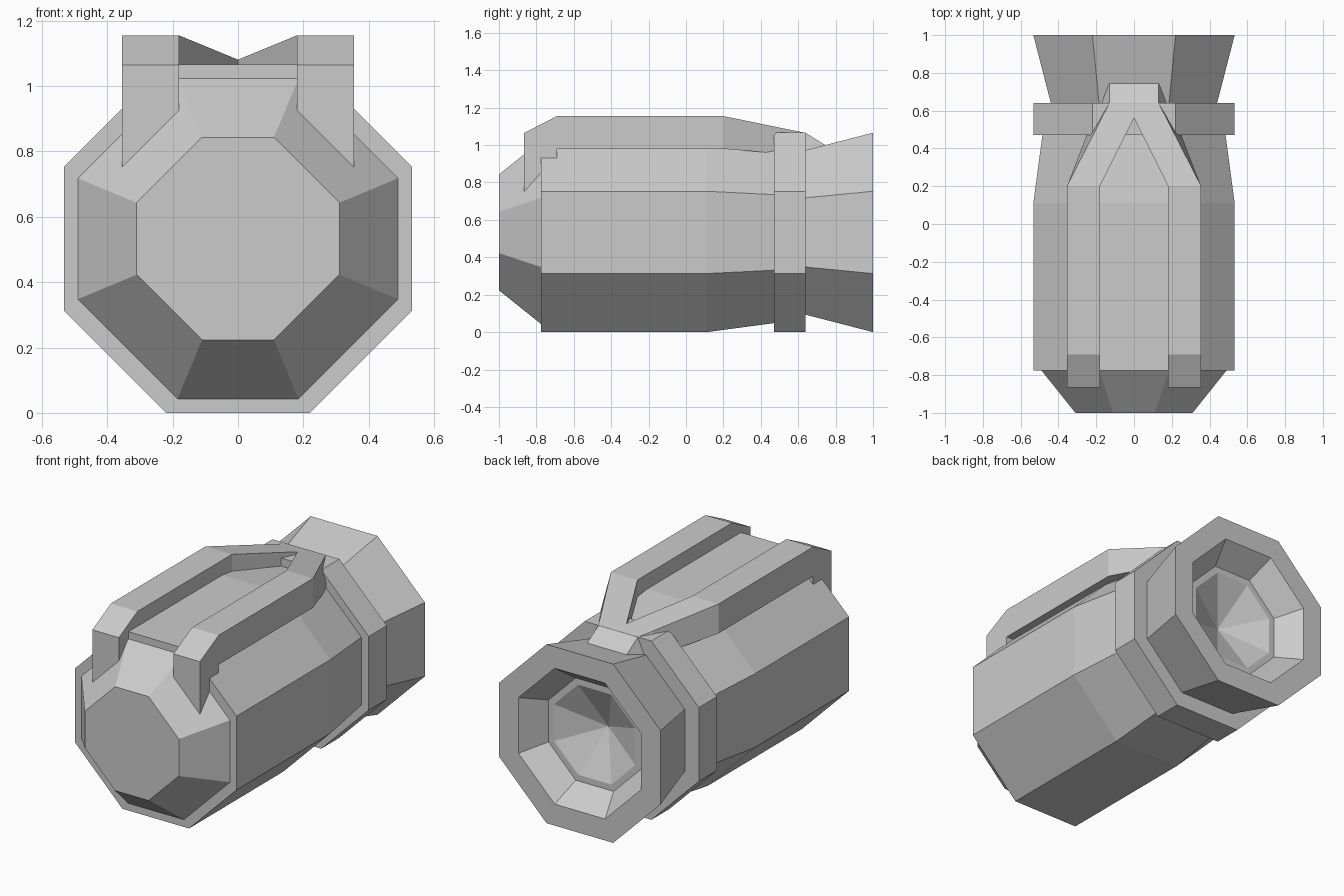
import bpy, bmesh

if "Cube" in bpy.data.objects:
    bpy.data.objects.remove(bpy.data.objects["Cube"])

ZC = 0.533  # height of the long axis


def finish(bm, name, mirror=False):
    bmesh.ops.remove_doubles(bm, verts=bm.verts, dist=1e-5)
    bmesh.ops.recalc_face_normals(bm, faces=bm.faces)
    me = bpy.data.meshes.new(name)
    bm.to_mesh(me)
    bm.free()
    ob = bpy.data.objects.new(name, me)
    bpy.context.collection.objects.link(ob)
    if mirror:
        ob.modifiers.new("mirror", 'MIRROR').use_mirror_merge = False
    return ob


def bridge(bm, rings):
    for a, b in zip(rings, rings[1:]):
        n = len(a)
        for i in range(n):
            j = (i + 1) % n
            bm.faces.new((a[i], a[j], b[j], b[i]))


def octagon(bm, y, r, h):
    # r: distance to the flat side, h: half length of that side
    pts = [(h, r), (r, h), (r, -h), (h, -r), (-h, -r), (-r, -h), (-r, h), (-h, r)]
    return [bm.verts.new((x, y, ZC + z)) for x, z in pts]


# Housing: nose, barrel, collar, flared bell and recessed mouth
stations = [(-1, .31, .11), (-.775, .49, .185), (-.775, .533, .22), (.11, .533, .22),
            (.47, .485, .202), (.47, .533, .22), (.64, .533, .22), (.64, .44, .185),
            (1, .533, .22), (1, .405, .166), (.86, .305, .125), (.86, .268, .11)]
bm = bmesh.new()
rings = [octagon(bm, *s) for s in stations]
bridge(bm, rings)
bm.faces.new(rings[0])
# Concave reflector closing the mouth
apex = bm.verts.new((0, .73, ZC))
for i in range(8):
    bm.faces.new((rings[-1][i], rings[-1][(i + 1) % 8], apex))
finish(bm, "housing")

# Handle rail with front leg: side profile (y, z) extruded across x
profile = [(-.865, .70), (-.865, 1.065), (-.69, 1.155), (.2, 1.155),
           (.2, .98), (-.69, .98), (-.69, .70)]
bm = bmesh.new()
sides = [[bm.verts.new((x, y, z)) for y, z in profile] for x in (.18, .355)]
bridge(bm, sides)
for s in sides:
    bm.faces.new(s)
# drop the rear end face, the tapering part continues from it
bmesh.ops.delete(bm, geom=[f for f in bm.faces if all(abs(v.co.y - .2) < 1e-4 for v in f.verts)],
                 context='FACES_ONLY')

# Tapering rear: y, inner x, outer top x, outer bottom x, top z, bottom z
taper = [(.2, .18, .355, .355, 1.155, .98), (.56, 0, .171, .216, 1.081, .95),
         (.64, 0, .13, .185, 1.065, .94), (.745, 0, .13, .16, 1.0, .94)]
rings = [[bm.verts.new(p) for p in ((xi, y, zt), (xt, y, zt), (xb, y, zb), (xi, y, zb))]
         for y, xi, xt, xb, zt, zb in taper]
bridge(bm, rings)
bm.faces.new(rings[-1])
# remove the hidden seam faces on the mirror plane
bmesh.ops.delete(bm, geom=[f for f in bm.faces if all(abs(v.co.x) < 1e-4 for v in f.verts)],
                 context='FACES_ONLY')
finish(bm, "handle", mirror=True)
